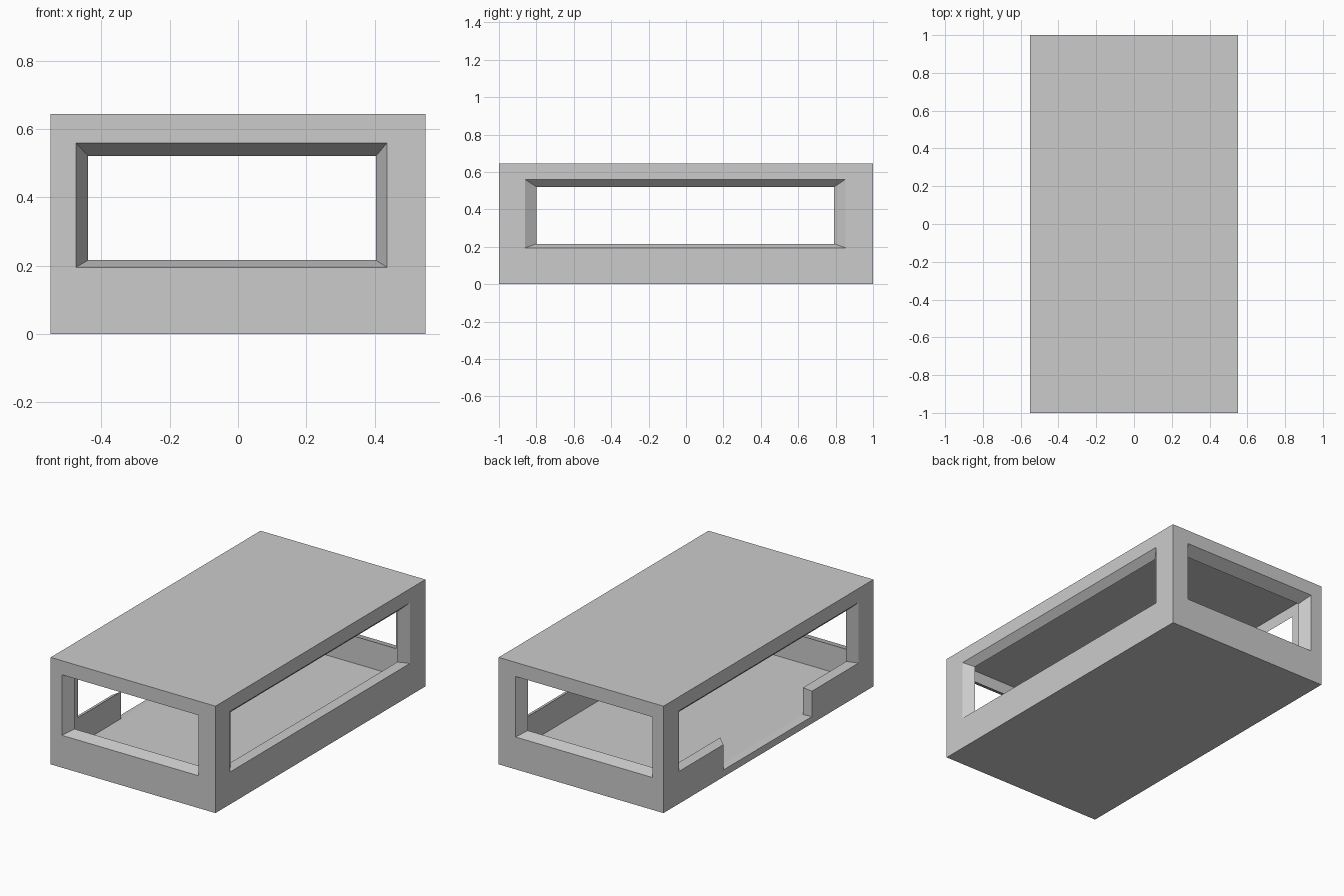
import bpy, bmesh
from mathutils import Vector

if "Cube" in bpy.data.objects:
    bpy.data.objects.remove(bpy.data.objects["Cube"])

W, L, H = 0.55, 1.0, 0.645            # half width, half length, height
SCALE = Vector((0.925, 0.93, 0.836))  # inner shell relative to outer shell
MID = Vector((0, 0, H / 2))


def inward(p):
    """Matching point on the inner shell."""
    return MID + (p - MID) * SCALE


def loft(name, ring_a, ring_b):
    """Closed solid between two four-point rings."""
    bm = bmesh.new()
    a = [bm.verts.new(p) for p in ring_a]
    b = [bm.verts.new(p) for p in ring_b]
    bm.faces.new(a)
    bm.faces.new(b)
    for i in range(4):
        j = (i + 1) % 4
        bm.faces.new((a[i], a[j], b[j], b[i]))
    bmesh.ops.recalc_face_normals(bm, faces=bm.faces)
    mesh = bpy.data.meshes.new(name)
    bm.to_mesh(mesh)
    bm.free()
    ob = bpy.data.objects.new(name, mesh)
    bpy.context.collection.objects.link(ob)
    return ob


def rect(u0, u1, v0, v1, place):
    return [Vector(place(u, v)) for u, v in ((u0, v0), (u1, v0), (u1, v1), (u0, v1))]


def cut(name, outer, inner):
    """Subtract a tapered opening, stretched past both wall surfaces."""
    ring_a = [o + (o - i) * 0.3 for o, i in zip(outer, inner)]
    ring_b = [i + (i - o) * 0.3 for o, i in zip(outer, inner)]
    subtract(loft(name, ring_a, ring_b))


def subtract(cutter):
    cutter.hide_render = True
    cutter.hide_viewport = False
    cutter.display_type = 'WIRE'
    mod = shell.modifiers.new(cutter.name, 'BOOLEAN')
    mod.operation = 'DIFFERENCE'
    mod.solver = 'EXACT'
    mod.object = cutter


# Outer box and hollow interior
bottom = rect(-W, W, -L, L, lambda x, y: (x, y, 0))
top = rect(-W, W, -L, L, lambda x, y: (x, y, H))
shell = loft("box_shell", bottom, top)
subtract(loft("interior_cutter", [inward(p) for p in bottom], [inward(p) for p in top]))

# Tapered windows in all four walls
for side, y in (("front", -L), ("back", L)):
    ring = rect(-0.475, 0.437, 0.195, 0.56, lambda x, z: (x, y, z))
    cut(side + "_window_cutter", ring, [inward(p) for p in ring])
for side, x in (("left", -W), ("right", W)):
    ring = rect(-0.86, 0.852, 0.195, 0.56, lambda y, z: (x, y, z))
    cut(side + "_window_cutter", ring, [inward(p) for p in ring])

# Doorway dropping from the left window down to the floor
floor = inward(Vector((0, 0, 0))).z
cut("doorway_cutter",
    rect(-0.415, 0.43, 0.042, 0.4, lambda y, z: (-W, y, z)),
    rect(-0.388, 0.40, floor, 0.4, lambda y, z: (-W * SCALE.x, y, z)))
